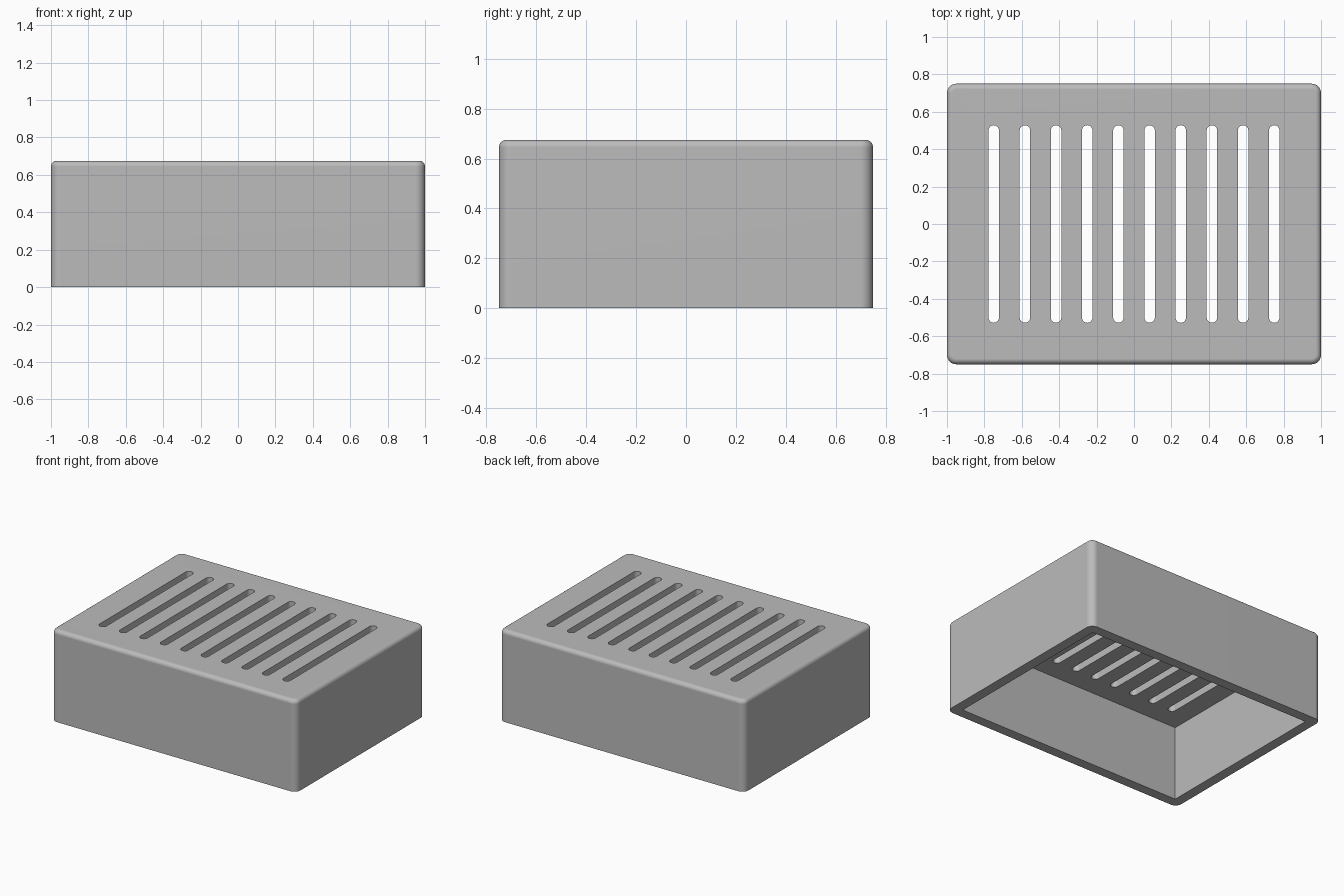
import bpy
import bmesh
import math
from mathutils import Matrix

LENGTH, DEPTH, HEIGHT = 2.0, 1.5, 0.675
WALL, CEILING = 0.075, 0.55
CORNER_R, TOP_R = 0.05, 0.03
SLOTS, SLOT_R, SLOT_HALF = 10, 0.028, 0.528

cube = bpy.data.objects.get("Cube")
if cube:
    bpy.data.objects.remove(cube, do_unlink=True)

grey = bpy.data.materials.new("plain grey")
grey.use_nodes = True
COLOUR = (0.5, 0.5, 0.5, 1)
grey.diffuse_color = COLOUR
grey.node_tree.nodes["Principled BSDF"].inputs["Base Color"].default_value = COLOUR


def make_object(name, bm):
    mesh = bpy.data.meshes.new(name)
    bmesh.ops.recalc_face_normals(bm, faces=bm.faces)
    bm.to_mesh(mesh)
    bm.free()
    mesh.materials.append(grey)
    obj = bpy.data.objects.new(name, mesh)
    bpy.context.collection.objects.link(obj)
    return obj


def add_block(bm, x, y, z0, z1):
    place = Matrix.Translation((0, 0, (z0 + z1) / 2)) @ Matrix.Diagonal((x, y, z1 - z0, 1))
    bmesh.ops.create_cube(bm, size=1, matrix=place)


def add_slot(bm, x, z0, z1, steps=12):
    # Stadium outline extruded straight up
    outline = []
    for side in (1, -1):
        for i in range(steps + 1):
            a = math.pi * i / steps
            outline.append((x + side * SLOT_R * math.cos(a),
                            side * (SLOT_HALF - SLOT_R + SLOT_R * math.sin(a))))
    face = bm.faces.new([bm.verts.new((px, py, z0)) for px, py in outline])
    top = bmesh.ops.extrude_face_region(bm, geom=[face])["geom"]
    bmesh.ops.translate(bm, vec=(0, 0, z1 - z0),
                        verts=[v for v in top if isinstance(v, bmesh.types.BMVert)])


# Outer shell with rounded upright corners, then a softened top rim
bm = bmesh.new()
add_block(bm, LENGTH, DEPTH, 0, HEIGHT)
upright = [e for e in bm.edges if abs(e.verts[0].co.z - e.verts[1].co.z) > 0.1]
bmesh.ops.bevel(bm, geom=upright, offset=CORNER_R, segments=8, profile=0.5, affect='EDGES')
rim = [e for e in bm.edges if all(v.co.z > HEIGHT - 0.001 for v in e.verts)]
bmesh.ops.bevel(bm, geom=rim, offset=TOP_R, segments=6, profile=0.5, affect='EDGES')
cover = make_object("vented_cover", bm)

# Cutters: the open underside and the row of vents
bm = bmesh.new()
add_block(bm, LENGTH - 2 * WALL, DEPTH - 2 * WALL, -0.2, CEILING)
cavity = make_object("cavity_cutter", bm)

bm = bmesh.new()
for i in range(SLOTS):
    add_slot(bm, -0.75 + 1.5 * i / (SLOTS - 1), CEILING - 0.1, HEIGHT + 0.1)
vents = make_object("vent_cutter", bm)

bpy.ops.object.select_all(action='DESELECT')
bpy.context.view_layer.objects.active = cover
cover.select_set(True)
for cutter in (cavity, vents):
    cut = cover.modifiers.new(cutter.name, 'BOOLEAN')
    cut.operation = 'DIFFERENCE'
    cut.solver = 'EXACT'
    cut.object = cutter
    bpy.ops.object.modifier_apply(modifier=cut.name)
    bpy.data.objects.remove(cutter, do_unlink=True)

# Smooth rounded edges, clean flat panels
bpy.ops.object.shade_smooth_by_angle(angle=math.radians(30))
weighted = cover.modifiers.new("clean_normals", 'WEIGHTED_NORMAL')
weighted.keep_sharp = True
